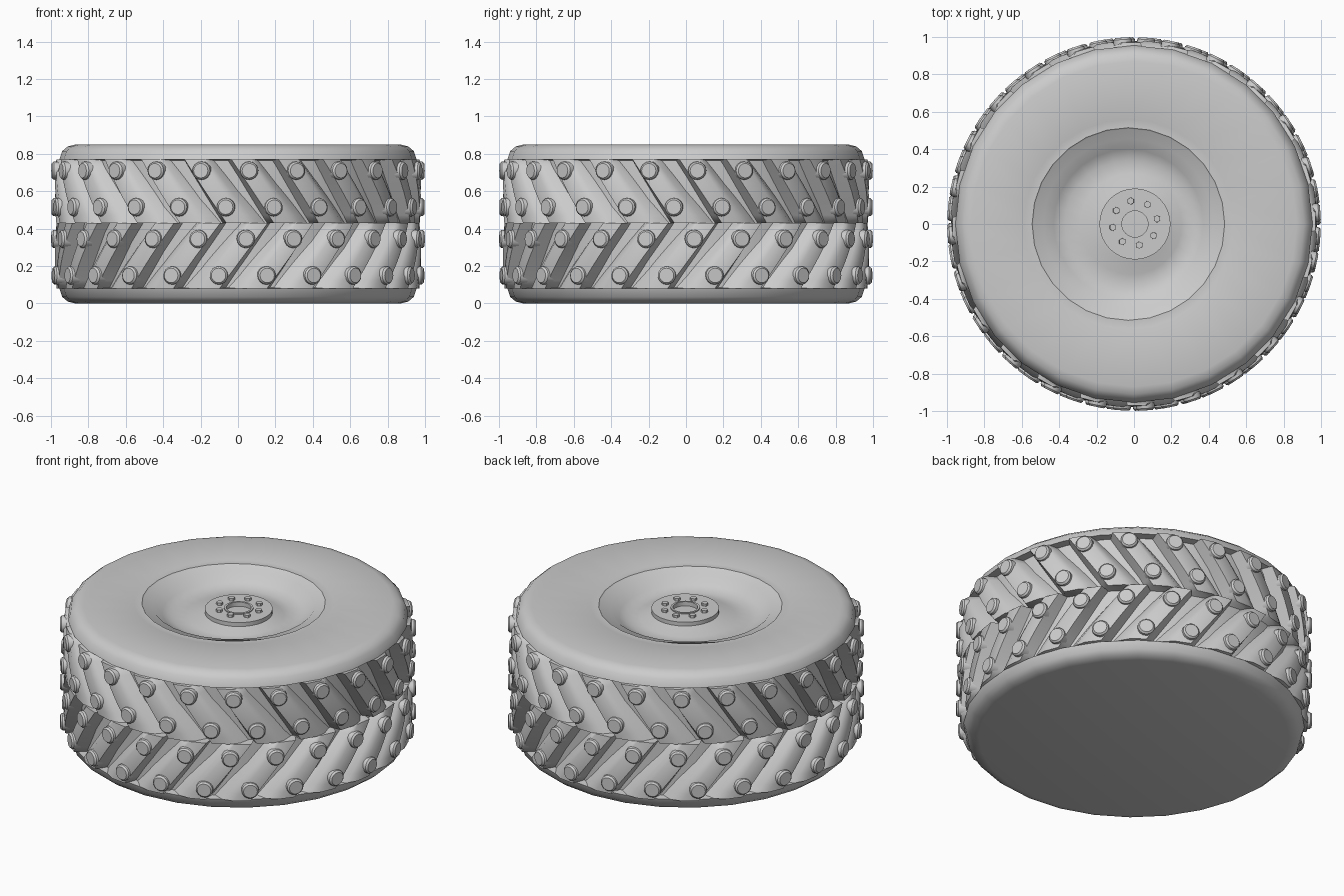
import bpy, bmesh
from math import sin, cos, pi, radians
from mathutils import Matrix, Vector

if "Cube" in bpy.data.objects:
    bpy.data.objects.remove(bpy.data.objects["Cube"])


def finish(bm, name, angle=35):
    bmesh.ops.recalc_face_normals(bm, faces=bm.faces)
    me = bpy.data.meshes.new(name)
    bm.to_mesh(me)
    bm.free()
    ob = bpy.data.objects.new(name, me)
    bpy.context.collection.objects.link(ob)
    bpy.ops.object.select_all(action='DESELECT')
    ob.select_set(True)
    bpy.context.view_layer.objects.active = ob
    bpy.ops.object.shade_smooth_by_angle(angle=radians(angle))
    return ob


def lathe(name, profile, seg, loop=False, angle=35):
    """Revolve (radius, z, centre_x) points; open ends are capped."""
    bm = bmesh.new()
    rings = [[bm.verts.new((cx + r * cos(2 * pi * i / seg), r * sin(2 * pi * i / seg), z))
              for i in range(seg)] for r, z, cx in profile]
    pairs = list(zip(rings, rings[1:]))
    if loop:
        pairs.append((rings[-1], rings[0]))
    for a, b in pairs:
        for i in range(seg):
            j = (i + 1) % seg
            bm.faces.new((a[i], a[j], b[j], b[i]))
    if not loop:
        bm.faces.new(rings[0])
        bm.faces.new(rings[-1])
    return finish(bm, name, angle)


def polar(a, r, z):
    # angle measured from the front (-y) toward +x
    return Vector((r * sin(radians(a)), -r * cos(radians(a)), z))


# tyre carcass with closed back, rounded shoulders and dished wheel face
C = -0.03
lathe("tyre_body", [
    (0.87, 0.0, 0), (0.91, 0.01, 0), (0.94, 0.035, 0), (0.955, 0.08, 0),
    (0.91, 0.085, 0), (0.91, 0.765, 0),
    (0.955, 0.77, 0), (0.94, 0.815, 0), (0.91, 0.84, 0), (0.87, 0.85, 0),
    (0.57, 0.85, C), (0.56, 0.847, C), (0.515, 0.848, C), (0.508, 0.842, C),
    (0.455, 0.832, C), (0.40, 0.785, C), (0.34, 0.765, C), (0.27, 0.77, -0.015),
    (0.20, 0.795, 0), (0.15, 0.80, 0)], 28)

# hub flange with bore
lathe("hub_flange", [(0.19, 0.78, 0.005), (0.19, 0.82, 0.005),
                     (0.075, 0.82, 0.005), (0.075, 0.78, 0.005)], 32, loop=True)
lathe("hub_bore_lip", [(0.082, 0.79, 0.005), (0.082, 0.826, 0.005),
                       (0.07, 0.826, 0.005), (0.07, 0.79, 0.005)], 32, loop=True)

# hub bolts
bm = bmesh.new()
for i in range(8):
    a = radians(11 + 45 * i)
    bmesh.ops.create_cone(bm, cap_ends=True, segments=6, radius1=0.02, radius2=0.019, depth=0.03,
                          matrix=Matrix.Translation((0.005 + 0.12 * cos(a), 0.005 + 0.12 * sin(a), 0.82)))
finish(bm, "hub_bolts")

# each band: bottom z, top z, then (z, angle) of its two stud rows
N = 24
BANDS = {"upper": (0.43, 0.77, (0.71, 3.5), (0.515, 11.2)),
         "lower": (0.08, 0.43, (0.345, 2.5), (0.15, -6.0))}

for name, (z0, z1, s1, s2) in BANDS.items():
    slope = (s2[1] - s1[1]) / (s2[0] - s1[0])
    side = 1 if slope < 0 else -1

    # slanted lugs: one steep flank, one flank that fans out along its length
    bm = bmesh.new()
    for k in range(N):
        sections = []
        for j in range(9):
            t = j / 8
            z = z0 + (z1 - z0) * t
            a = s1[1] + slope * (z - s1[0]) + 360 / N * k
            r = 0.972 + 0.008 * sin(pi * t)
            fan = 5.5 + 4.5 * (1 - t)
            pts = [(-4.8, 0.90), (-3.2, r), (2.4, r), ((2.4 + fan) / 2, 0.952), (fan, 0.90)]
            sections.append([bm.verts.new(polar(a + da * side, rr, z)) for da, rr in pts])
        for p, q in zip(sections, sections[1:]):
            for i in range(5):
                bm.faces.new((p[i], p[(i + 1) % 5], q[(i + 1) % 5], q[i]))
        bm.faces.new(sections[0])
        bm.faces.new(sections[-1])
    finish(bm, name + "_tread_lugs", 60)

    # round studs on the lugs, with chamfered rims
    bm = bmesh.new()
    for z, a0 in (s1, s2):
        for k in range(N):
            d = polar(a0 + 360 / N * k, 1, 0)
            rot = d.to_track_quat('Z', 'Y').to_matrix().to_4x4()
            for r1, r2, lo, hi in ((0.053, 0.048, 0.93, 0.988), (0.048, 0.039, 0.988, 0.998)):
                bmesh.ops.create_cone(bm, cap_ends=True, segments=16, radius1=r1, radius2=r2, depth=hi - lo,
                                      matrix=Matrix.Translation(d * (lo + hi) / 2 + Vector((0, 0, z))) @ rot)
    finish(bm, name + "_tread_studs")
